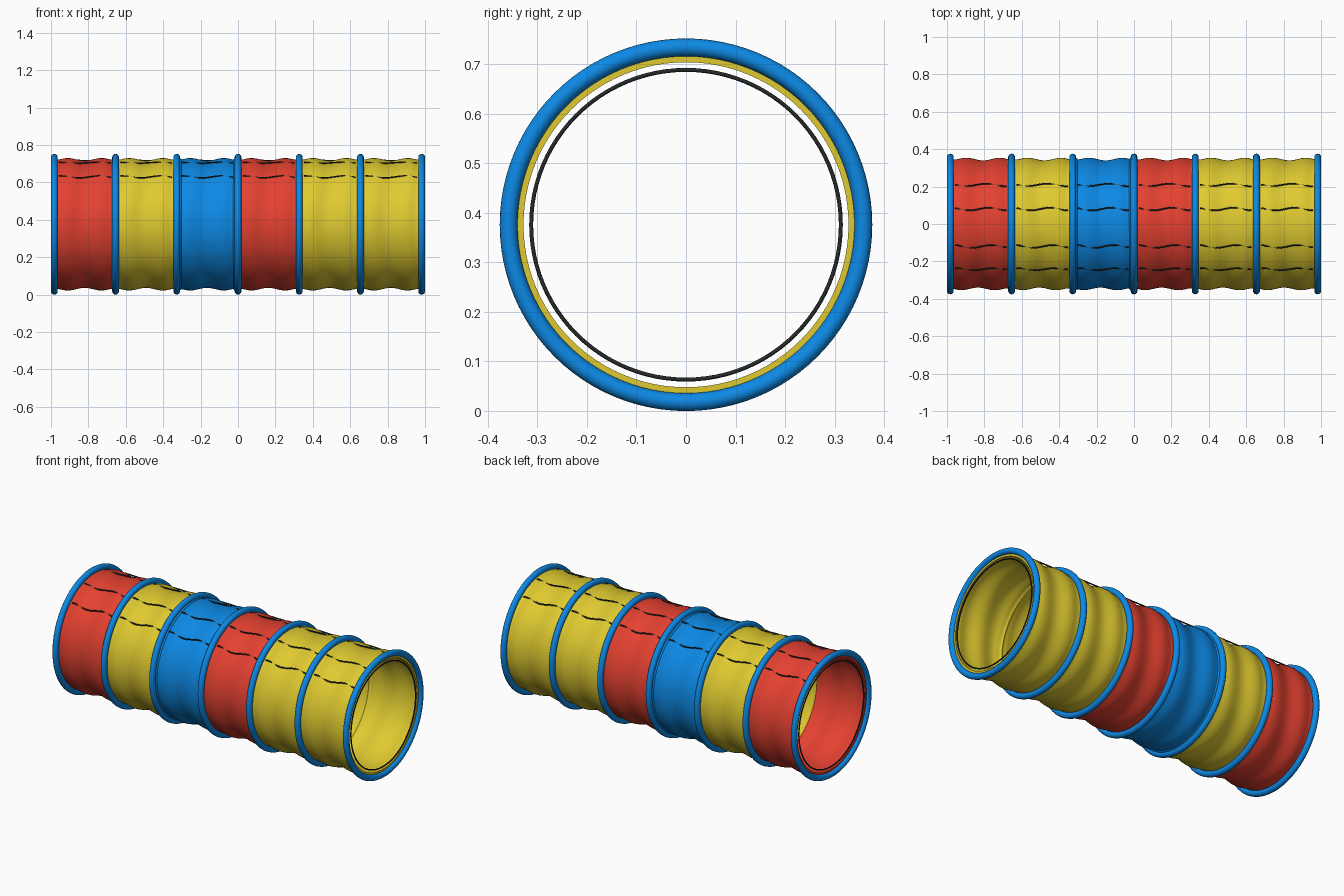
import bpy, bmesh
from math import pi, sin, cos, tau
from mathutils import Vector

old = bpy.data.objects.get("Cube")
if old:
    bpy.data.objects.remove(old, do_unlink=True)

AXIS_Z = 0.376      # height of the tunnel's axis
END = 0.982         # position of the outermost hoops
COUNT = 6
STEP = 2 * END / COUNT
SIDES = 96


def material(name, rgb):
    m = bpy.data.materials.new(name)
    m.use_nodes = True
    m.diffuse_color = (*rgb, 1)
    m.node_tree.nodes["Principled BSDF"].inputs["Base Color"].default_value = (*rgb, 1)
    return m


red = material("red fabric", (0.78, 0.053, 0.03))
yellow = material("yellow fabric", (0.74, 0.59, 0.03))
blue = material("blue fabric", (0.004, 0.25, 0.78))
black = material("black wire", (0.018, 0.022, 0.022))


def hoop(name, x, radius, thickness, mat):
    bpy.ops.mesh.primitive_torus_add(
        major_radius=radius, minor_radius=thickness, major_segments=SIDES,
        minor_segments=16, location=(x, 0, AXIS_Z), rotation=(0, pi / 2, 0))
    ob = bpy.context.object
    ob.name = name
    ob.data.materials.append(mat)
    bpy.ops.object.shade_smooth()


def point(x, r, a):
    return Vector((x, r * sin(a), AXIS_Z + r * cos(a)))


def ripple(t, a):
    """Soft sag of the fabric along a panel, fading at its ends."""
    fade = min(1, 7 * t, 7 * (1 - t))
    return fade * 0.007 * cos(tau * (t - 0.22) / 0.55 + 0.5 * sin(3 * a))


def fabric_panel(name, x0, mat):
    """Thin rippled sleeve with an inner hem at each end."""
    bm = bmesh.new()
    steps = 32
    profile = [(i / steps, 0) for i in range(steps + 1)]
    profile += [(i / steps, 1) for i in reversed(range(steps + 1))]
    loops = []
    for t, inner in profile:
        hem = 0.019 if t in (0, 1) else 0.011
        loops.append([bm.verts.new(point(x0 + t * STEP, 0.347 + ripple(t, a) - inner * hem, a))
                      for a in (tau * k / SIDES for k in range(SIDES))])
    for i, loop in enumerate(loops):
        following = loops[(i + 1) % len(loops)]
        for k in range(SIDES):
            n = (k + 1) % SIDES
            bm.faces.new((loop[k], loop[n], following[n], following[k]))
    bmesh.ops.recalc_face_normals(bm, faces=bm.faces)
    mesh = bpy.data.meshes.new(name)
    bm.to_mesh(mesh)
    bm.free()
    mesh.materials.append(mat)
    ob = bpy.data.objects.new(name, mesh)
    bpy.context.collection.objects.link(ob)
    bpy.ops.object.select_all(action='DESELECT')
    bpy.context.view_layer.objects.active = ob
    ob.select_set(True)
    bpy.ops.object.shade_smooth_by_angle(angle=0.7)


def crease(name, x0, angle, phase):
    """Wavy dark fold line that dips in and out of the fabric."""
    curve = bpy.data.curves.new(name, 'CURVE')
    curve.dimensions = '3D'
    curve.bevel_depth = 0.004
    curve.bevel_resolution = 1
    curve.use_fill_caps = True
    spline = curve.splines.new('POLY')
    count = 24
    spline.points.add(count - 1)
    for i, p in enumerate(spline.points):
        t = 0.08 + 0.84 * i / (count - 1)
        a = angle + 0.022 * sin(tau * t * 1.6 + phase)
        p.co = (*point(x0 + t * STEP, 0.35, a), 1)
    curve.materials.append(black)
    bpy.context.collection.objects.link(bpy.data.objects.new(name, curve))


# Fabric panels with their fold lines
for i, mat in enumerate((red, yellow, blue, red, yellow, yellow)):
    x0 = -END + i * STEP
    fabric_panel(f"fabric_panel_{i + 1}", x0, mat)
    for j, angle in enumerate((-0.76, -0.35, 0.23, 0.64)):
        crease(f"crease_{i + 1}_{j + 1}", x0, angle, 0.5 * j + 0.6)
    if mat is blue:
        for side, x in (("right", x0 + 0.018), ("left", x0 + STEP - 0.018)):
            hoop(f"blue_hem_{side}", x, 0.344, 0.008, blue)

# Hoops around every joint
for i in range(COUNT + 1):
    hoop(f"hoop_{i + 1}", -END + i * STEP, 0.358, 0.018, blue)

# Wire rings inside both openings
for side, x in (("right", -END), ("left", END)):
    hoop(f"wire_ring_{side}", x, 0.3125, 0.004, black)
